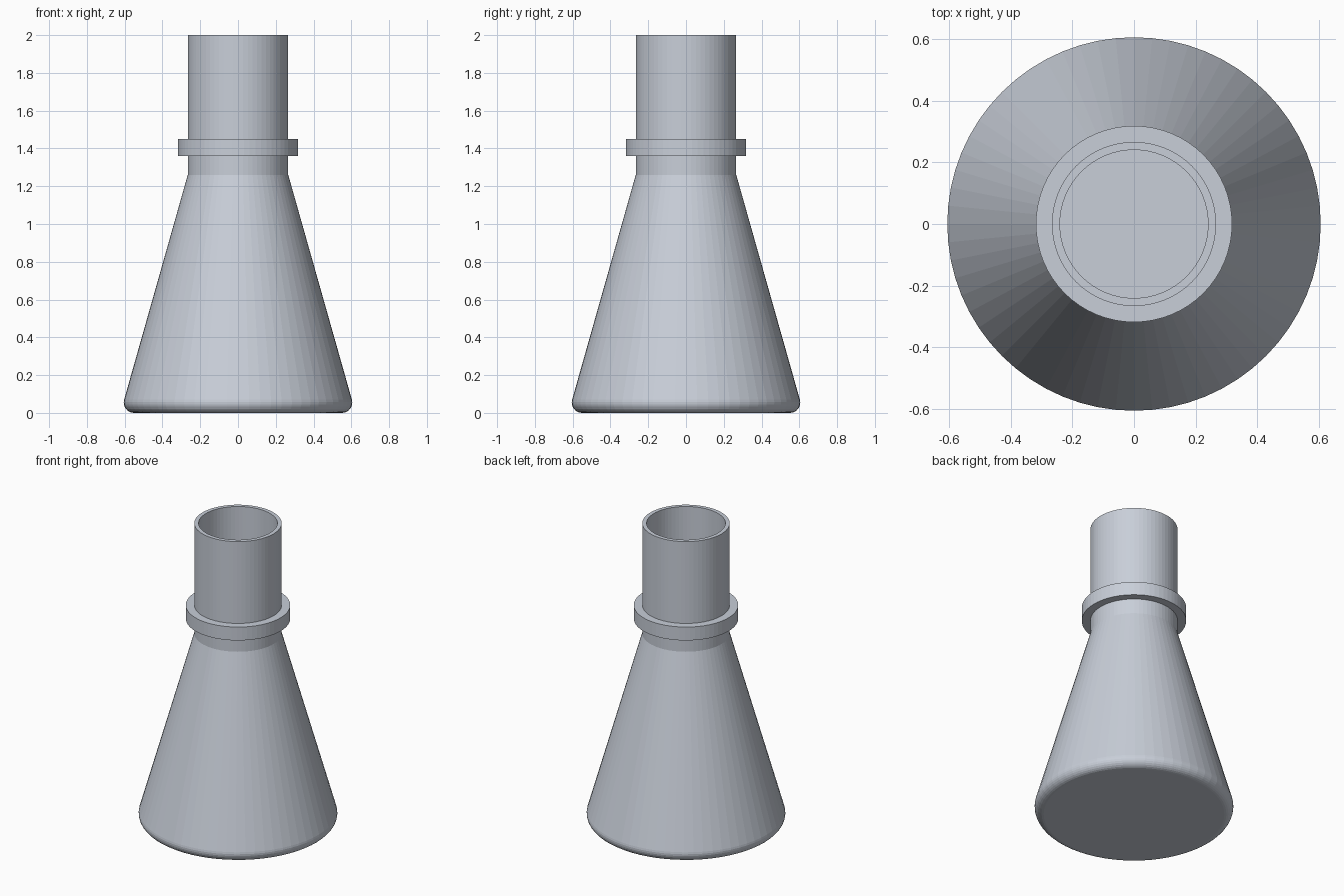
import bpy, bmesh, math

if "Cube" in bpy.data.objects:
    bpy.data.objects.remove(bpy.data.objects["Cube"])

SEGMENTS = 64

glass = bpy.data.materials.new("pale_blue_grey")
glass.diffuse_color = (0.58, 0.62, 0.69, 1)
glass.use_nodes = True
glass.node_tree.nodes["Principled BSDF"].inputs["Base Color"].default_value = glass.diffuse_color


def lathe(name, profile, closed=False):
    """Revolve (radius, height) points about z; radius 0 makes a pole."""
    bm = bmesh.new()
    rings = []
    for r, z in profile:
        if r == 0:
            rings.append([bm.verts.new((0, 0, z))] * SEGMENTS)
        else:
            angles = [2 * math.pi * i / SEGMENTS for i in range(SEGMENTS)]
            rings.append([bm.verts.new((r * math.cos(a), r * math.sin(a), z)) for a in angles])
    pairs = list(zip(rings, rings[1:]))
    if closed:
        pairs.append((rings[-1], rings[0]))
    for low, high in pairs:
        for i in range(SEGMENTS):
            j = (i + 1) % SEGMENTS
            corners = list(dict.fromkeys((low[i], low[j], high[j], high[i])))
            bm.faces.new(corners)
    bmesh.ops.recalc_face_normals(bm, faces=bm.faces)
    mesh = bpy.data.meshes.new(name)
    bm.to_mesh(mesh)
    bm.free()
    mesh.materials.append(glass)
    obj = bpy.data.objects.new(name, mesh)
    bpy.context.collection.objects.link(obj)
    return obj


# Rounded heel, sweeping from the flat base up to the slope of the cone
heel_r, slope = 0.055, math.atan2(0.335, 1.19)
heel = []
for k in range(9):
    a = -math.pi / 2 + (math.pi / 2 + slope) * k / 8
    heel.append((0.55 + heel_r * math.cos(a), heel_r + heel_r * math.sin(a)))

# Hollow flask: base, heel, cone and neck outside, then back down the inside
outside = [(0, 0)] + heel + [(0.266, 1.26), (0.266, 2.0)]
inside = [(0.24, 2.0), (0.24, 1.256), (0.572, 0.075), (0.55, 0.03), (0, 0.03)]
lathe("flask_body", outside + inside)

# Collar around the neck
lathe("neck_collar", [(0.26, 1.36), (0.318, 1.36), (0.318, 1.45), (0.26, 1.45)], closed=True)
